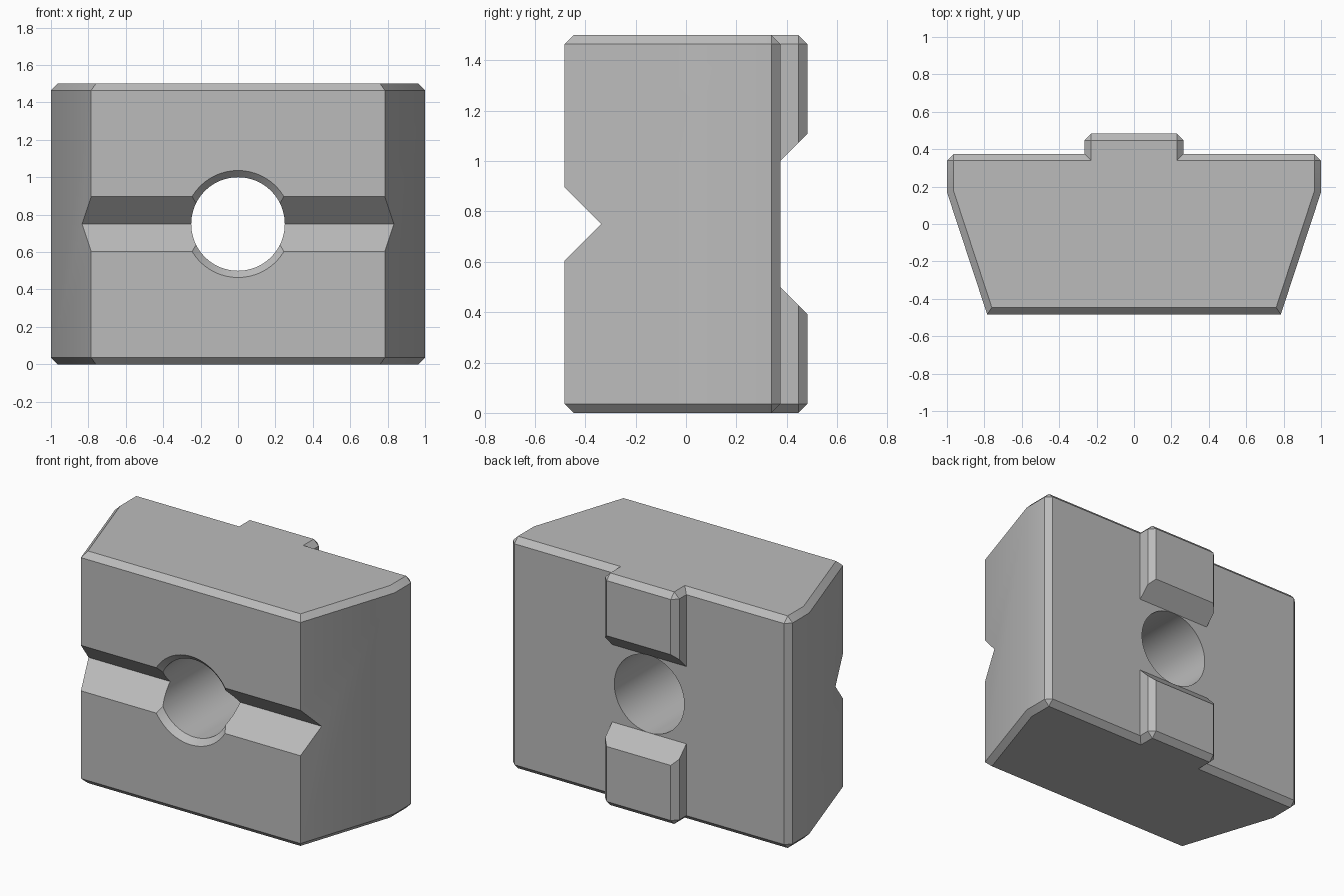
import bpy, bmesh, math
from mathutils import Matrix, Vector

cube = bpy.data.objects.get("Cube")
if cube:
    bpy.data.objects.remove(cube, do_unlink=True)

H, MID, C = 1.5, 0.75, 0.036         # height, hole height, chamfer
FRONT, BACK, KEY = -0.483, 0.375, 0.483
KEY_X, HOLE_R, GROOVE = 0.265, 0.25, 0.147

metal = bpy.data.materials.new("grey_metal")
metal.use_nodes = True
grey = (0.5, 0.5, 0.5, 1)
metal.diffuse_color = grey
metal.node_tree.nodes["Principled BSDF"].inputs["Base Color"].default_value = grey


def loft(name, rings):
    """Closed solid skinned through rings of matching points."""
    bm = bmesh.new()
    loops = [[bm.verts.new(p) for p in ring] for ring in rings]
    n = len(loops[0])
    for a, b in zip(loops, loops[1:]):
        for i in range(n):
            j = (i + 1) % n
            bm.faces.new((a[i], a[j], b[j], b[i]))
    bm.faces.new(loops[0][::-1])
    bm.faces.new(loops[-1])
    bmesh.ops.remove_doubles(bm, verts=bm.verts, dist=1e-5)
    bmesh.ops.recalc_face_normals(bm, faces=bm.faces)
    mesh = bpy.data.meshes.new(name)
    bm.to_mesh(mesh)
    bm.free()
    obj = bpy.data.objects.new(name, mesh)
    bpy.context.collection.objects.link(obj)
    mesh.materials.append(metal)
    return obj


def mirrored(half):
    return half + [(-x, y) for x, y in reversed(half)]


# Block outline with rear key, and the same outline inset by the chamfer
outer = mirrored([(0.785, FRONT), (1, 0.17), (1, BACK - C), (1 - C, BACK),
                  (KEY_X, BACK), (KEY_X, KEY - C), (KEY_X - C, KEY)])
inner = mirrored([(0.76, FRONT + C), (1 - C, 0.175), (1 - C, BACK - C), (1 - C, BACK - C),
                  (KEY_X - C, BACK - C), (KEY_X - C, KEY - C), (KEY_X - C, KEY - C)])
levels = [(inner, 0), (outer, C), (outer, H - C), (inner, H)]
block = loft("clamp_block", [[(x, y, z) for x, y in pts] for pts, z in levels])


def bar(name, half_width, profile):
    """Cutter with a (y, z) profile running along x."""
    return loft(name, [[(x, y, z) for y, z in profile] for x in (-half_width, half_width)])


# Front V groove
over = 0.1
vee = bar("groove_cutter", 1.2, [(FRONT + GROOVE, MID), (FRONT - over, MID + GROOVE + over),
                                 (FRONT - over, MID - GROOVE - over)])
# Gap between the two keys, with sloping ends
gap = bar("key_gap_cutter", 0.4, [(BACK, MID - 0.25), (BACK, MID + 0.25),
                                  (KEY + over, MID + 0.358 + over), (KEY + over, MID - 0.358 - over)])
# Through hole with a countersunk front
steps = [(FRONT - over, HOLE_R + C + over), (FRONT + C, HOLE_R), (KEY + over, HOLE_R)]
angles = [math.tau * i / 96 for i in range(96)]
hole = loft("hole_cutter", [[(r * math.cos(a), y, MID + r * math.sin(a)) for a in angles]
                            for y, r in steps])

for cutter in (gap, vee, hole):
    cut = block.modifiers.new(cutter.name, "BOOLEAN")
    cut.operation, cut.solver, cut.object = "DIFFERENCE", "EXACT", cutter
    cutter.hide_render = True

# Bake the cuts, then remove the cutters
bpy.context.view_layer.update()
result = bpy.data.meshes.new_from_object(block.evaluated_get(bpy.context.evaluated_depsgraph_get()))
block.modifiers.clear()
block.data = result
for cutter in (gap, vee, hole):
    bpy.data.objects.remove(cutter, do_unlink=True)

bpy.ops.object.select_all(action="DESELECT")
block.select_set(True)
bpy.context.view_layer.objects.active = block
bpy.ops.object.shade_smooth_by_angle(angle=math.radians(30))
